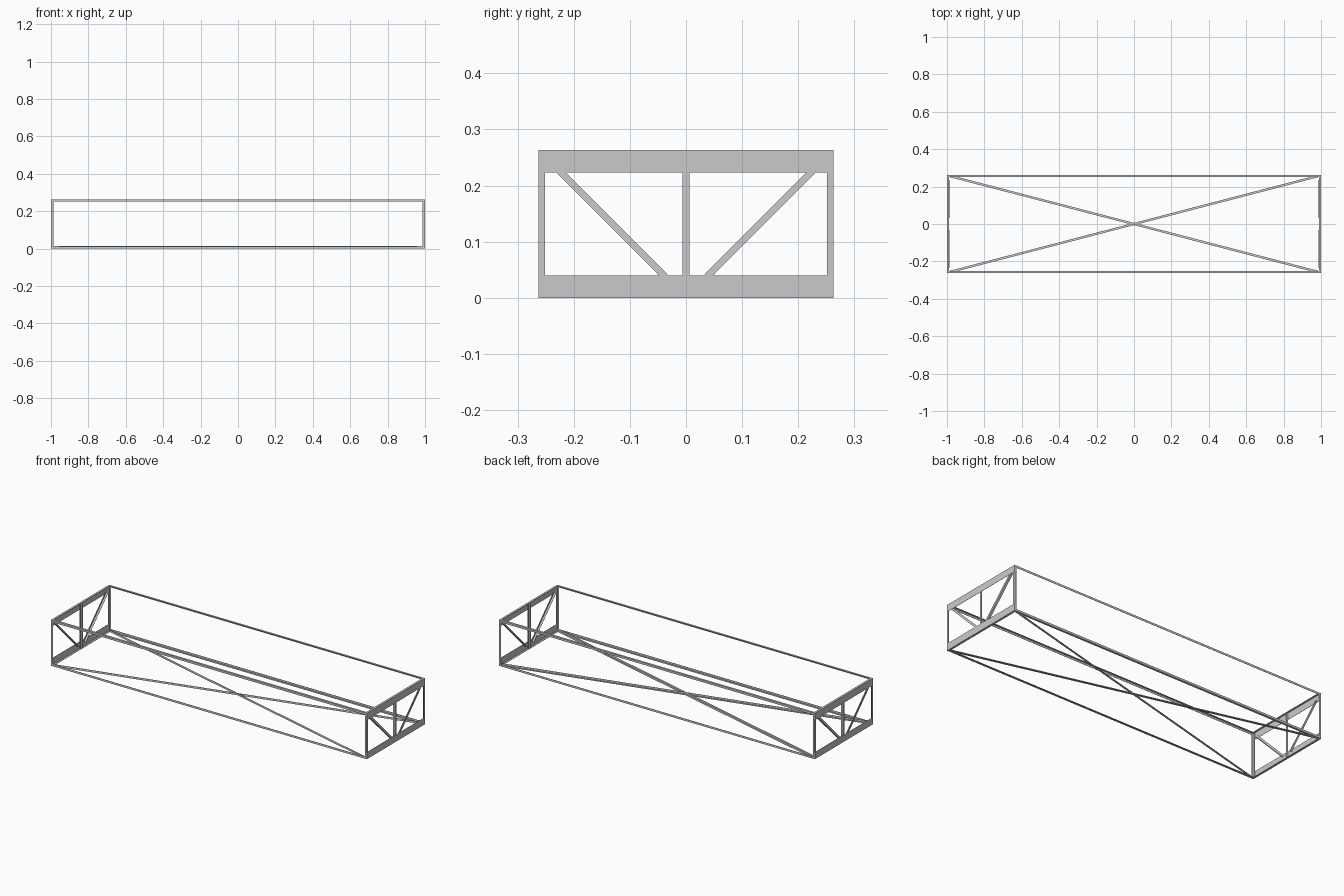
import bpy
import bmesh
from mathutils import Vector

cube = bpy.data.objects.get("Cube")
if cube:
    bpy.data.objects.remove(cube)

GREY = (0.59, 0.59, 0.59, 1)
steel = bpy.data.materials.new("grey steel")
steel.use_nodes = True
steel.diffuse_color = GREY
steel.node_tree.nodes["Principled BSDF"].inputs["Base Color"].default_value = GREY

HX, HY, TOP = 1.0, 0.263, 0.263   # half length, half depth, height
W = 0.012                         # leg width of the angle section
T = 0.0012                        # sheet thickness
RAIL = 0.04                       # height of the end rails


def angle_bar(name, start, end, leg_a, leg_b, width_a=W):
    """L-section bar whose outer corner runs from start to end."""
    a, b = Vector(start), Vector(end)
    da, db = Vector(leg_a).normalized(), Vector(leg_b).normalized()
    profile = ((0, 0), (width_a, 0), (width_a, T), (T, T), (T, W), (0, W))
    bm = bmesh.new()
    face = bm.faces.new([bm.verts.new(a + da * u + db * v) for u, v in profile])
    out = bmesh.ops.extrude_face_region(bm, geom=[face])
    tip = [v for v in out["geom"] if isinstance(v, bmesh.types.BMVert)]
    bmesh.ops.translate(bm, verts=tip, vec=b - a)
    if face.is_valid and len(bm.faces) == len(profile) + 1:
        bm.faces.new([v for v in face.verts])
    bmesh.ops.recalc_face_normals(bm, faces=bm.faces)
    mesh = bpy.data.meshes.new(name)
    bm.to_mesh(mesh)
    bm.free()
    mesh.materials.append(steel)
    bpy.context.collection.objects.link(bpy.data.objects.new(name, mesh))


# Long rails along the four edges, and the crossed floor braces
for sy, word in ((-1, "front"), (1, "back")):
    for z, up, level in ((0, 1, "bottom"), (TOP, -1, "top")):
        angle_bar(f"{word}_{level}_rail", (T - HX, sy * HY, z), (HX - T, sy * HY, z),
                  (0, -sy, 0), (0, 0, up))
    a = Vector((-HX + W, sy * (HY - W / 2), T))
    b = Vector((HX - W, -sy * (HY - W / 2), T))
    across = Vector((0, 0, 1)).cross(b - a).normalized()
    shift = across * W / 2
    angle_bar(f"floor_brace_{word}", a - shift, b - shift, across, (0, 0, 1))

# End frames
for sx, side in ((-1, "right"), (1, "left")):
    x = sx * (HX - T)
    inward = (-sx, 0, 0)
    for z, up, level in ((0, 1, "bottom"), (TOP, -1, "top")):
        angle_bar(f"{side}_end_{level}_rail", (sx * HX, -HY, z), (sx * HX, HY, z),
                  (0, 0, up), inward, RAIL)
    angle_bar(f"{side}_centre_post", (x, -sx * W / 2, T), (x, -sx * W / 2, TOP - T),
              (0, sx, 0), inward)
    for sy, word in ((-1, "front"), (1, "back")):
        angle_bar(f"{side}_{word}_post", (x, sy * HY, T), (x, sy * HY, TOP - T),
                  (0, -sy, 0), inward)
        # Diagonal at 45 degrees, its inward leg along the lower edge
        offset = W / 2 ** 0.5 / 2
        angle_bar(f"{side}_{word}_diagonal",
                  (x, sy * (0.03 + offset), 0.03 - offset),
                  (x, sy * (0.232 + offset), 0.233 - offset),
                  (0, -sy, 1), inward)
